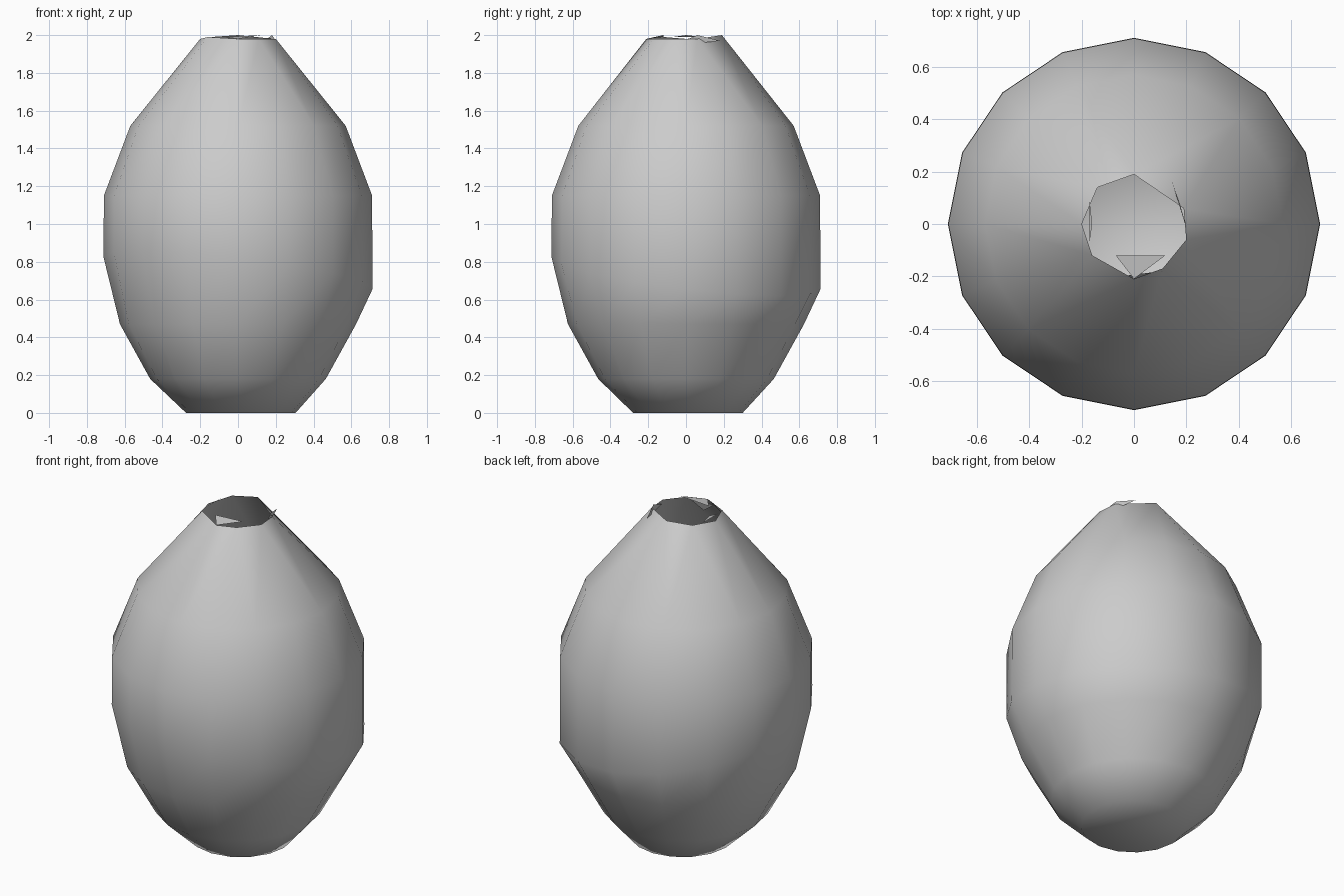
import bpy
import bmesh
from math import cos, sin, pi
from mathutils import Vector

cube = bpy.data.objects.get("Cube")
if cube:
    bpy.data.objects.remove(cube)

clay = bpy.data.materials.new("grey clay")
GREY = (0.6, 0.6, 0.6, 1)
clay.use_nodes = True
clay.diffuse_color = GREY
clay.node_tree.nodes["Principled BSDF"].inputs["Base Color"].default_value = GREY


def finish(name, bm):
    mesh = bpy.data.meshes.new(name)
    bm.to_mesh(mesh)
    bm.free()
    mesh.materials.append(clay)
    mesh.shade_smooth()
    obj = bpy.data.objects.new(name, mesh)
    bpy.context.collection.objects.link(obj)


SIDES = 16
# Radius, height and height slant of each ring
PROFILE = [(0.29, 0, 0), (0.465, 0.18, 0), (0.625, 0.47, 0),
           (0.712, 0.74, 0.12), (0.71, 1.15, 0), (0.57, 1.52, 0)]
# Uneven corners of the mouth
MOUTH = [Vector(p) for p in [
    (0.19, 0.06, 1.98), (0, 0.19, 2), (-0.14, 0.14, 1.99), (-0.2, 0, 1.98),
    (-0.16, -0.12, 1.99), (0, -0.21, 1.98), (0.11, -0.17, 1.98), (0.2, -0.06, 1.98)]]

# Vase body: open shell with a flat base
bm = bmesh.new()
angles = [2 * pi * i / SIDES for i in range(SIDES)]
rings = [[bm.verts.new((r * cos(a), r * sin(a), z - slant * cos(a - pi / 4)))
          for a in angles] for r, z, slant in PROFILE]
for v in rings[0]:
    v.co.x += 0.015
    v.co.y += 0.01


def nearest_corner(a):
    ray = Vector((cos(a), sin(a)))
    return max(MOUTH, key=lambda p: p.xy.normalized().dot(ray))


rings.append([bm.verts.new(nearest_corner(a)) for a in angles])
for low, high in zip(rings, rings[1:]):
    for i in range(SIDES):
        j = (i + 1) % SIDES
        bm.faces.new((low[i], low[j], high[j], high[i]))
bm.faces.new(rings[0][::-1])
bmesh.ops.remove_doubles(bm, verts=bm.verts[:], dist=0.001)
finish("vase_body", bm)

# Torn, folded flakes around the lip
FLAKES = {
    "front_lip_flap": [(-0.07, -0.12, 1.99), (0, -0.21, 1.98), (0.12, -0.12, 2)],
    "front_lip_curl": [(-0.05, -0.2, 1.96), (0.03, -0.215, 1.9), (0.11, -0.18, 1.97)],
    "left_lip_flake": [(0.14, 0.18, 1.97), (0.22, -0.08, 1.94), (0.18, 0.06, 2)],
    "right_lip_flake": [(-0.17, 0.09, 1.99), (-0.17, -0.07, 1.99), (-0.16, 0, 2)],
}
for name, points in FLAKES.items():
    bm = bmesh.new()
    bm.faces.new([bm.verts.new(p) for p in points])
    finish(name, bm)
